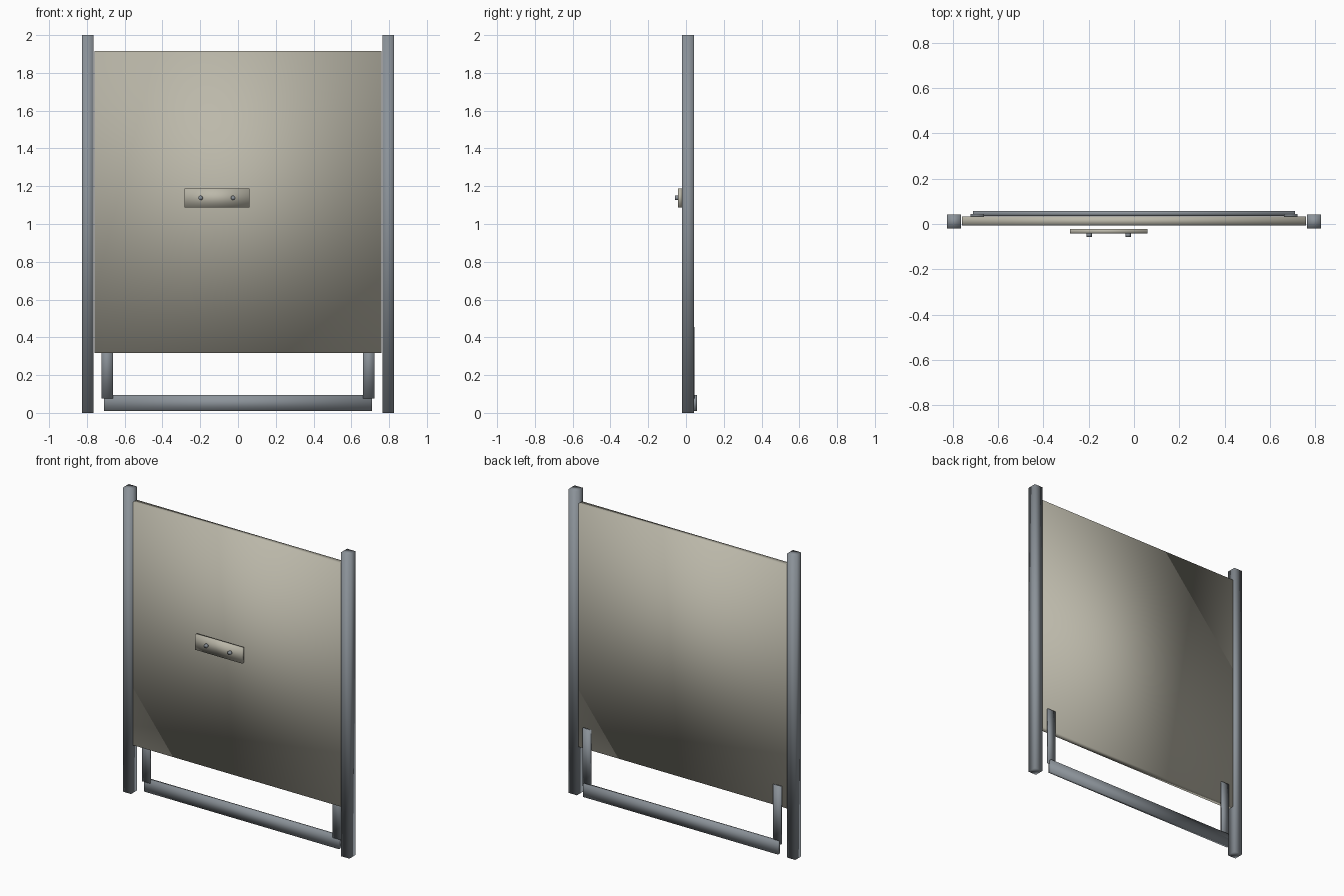
import bpy
import math

cube = bpy.data.objects.get("Cube")
if cube:
    bpy.data.objects.remove(cube, do_unlink=True)


def material(name, rgb):
    m = bpy.data.materials.new(name)
    m.use_nodes = True
    m.diffuse_color = (*rgb, 1)
    m.node_tree.nodes["Principled BSDF"].inputs["Base Color"].default_value = (*rgb, 1)
    return m


beige = material("warm grey panel", (0.50, 0.48, 0.40))
steel = material("blue grey steel", (0.26, 0.29, 0.32))


def finish(obj, name, mat):
    obj.name = name
    obj.data.materials.append(mat)
    for face in obj.data.polygons:
        face.use_smooth = True


def box(name, mat, x, y, z):
    """Soft-shaded box spanning the (low, high) pairs."""
    spans = (x, y, z)
    bpy.ops.mesh.primitive_cube_add(size=1, location=[(a + b) / 2 for a, b in spans])
    obj = bpy.context.object
    obj.scale = [b - a for a, b in spans]
    bpy.ops.object.transform_apply(location=False, rotation=False, scale=True)
    finish(obj, name, mat)


# Main board
box("panel", beige, (-0.76, 0.76), (-0.007, 0.034), (0.318, 1.917))

# Side posts and the struts that carry the bottom rail
for side, s in (("left", 1), ("right", -1)):
    box(side + "_post", steel, sorted((s * 0.765, s * 0.825)), (-0.02, 0.042), (0, 2))
    box(side + "_strut", steel, sorted((s * 0.663, s * 0.722)), (0.034, 0.044), (0.075, 0.455))

# Bottom rail
box("bottom_rail", steel, (-0.71, 0.71), (0.036, 0.057), (0.01, 0.095))

# Latch plate with two bolts
box("latch_plate", beige, (-0.283, 0.06), (-0.042, -0.022), (1.087, 1.187))
for i, x in enumerate((-0.198, -0.026)):
    bpy.ops.mesh.primitive_cylinder_add(vertices=16, radius=0.012, depth=0.017,
                                        location=(x, -0.0485, 1.138),
                                        rotation=(math.pi / 2, 0, 0))
    finish(bpy.context.object, f"latch_bolt_{i + 1}", steel)
